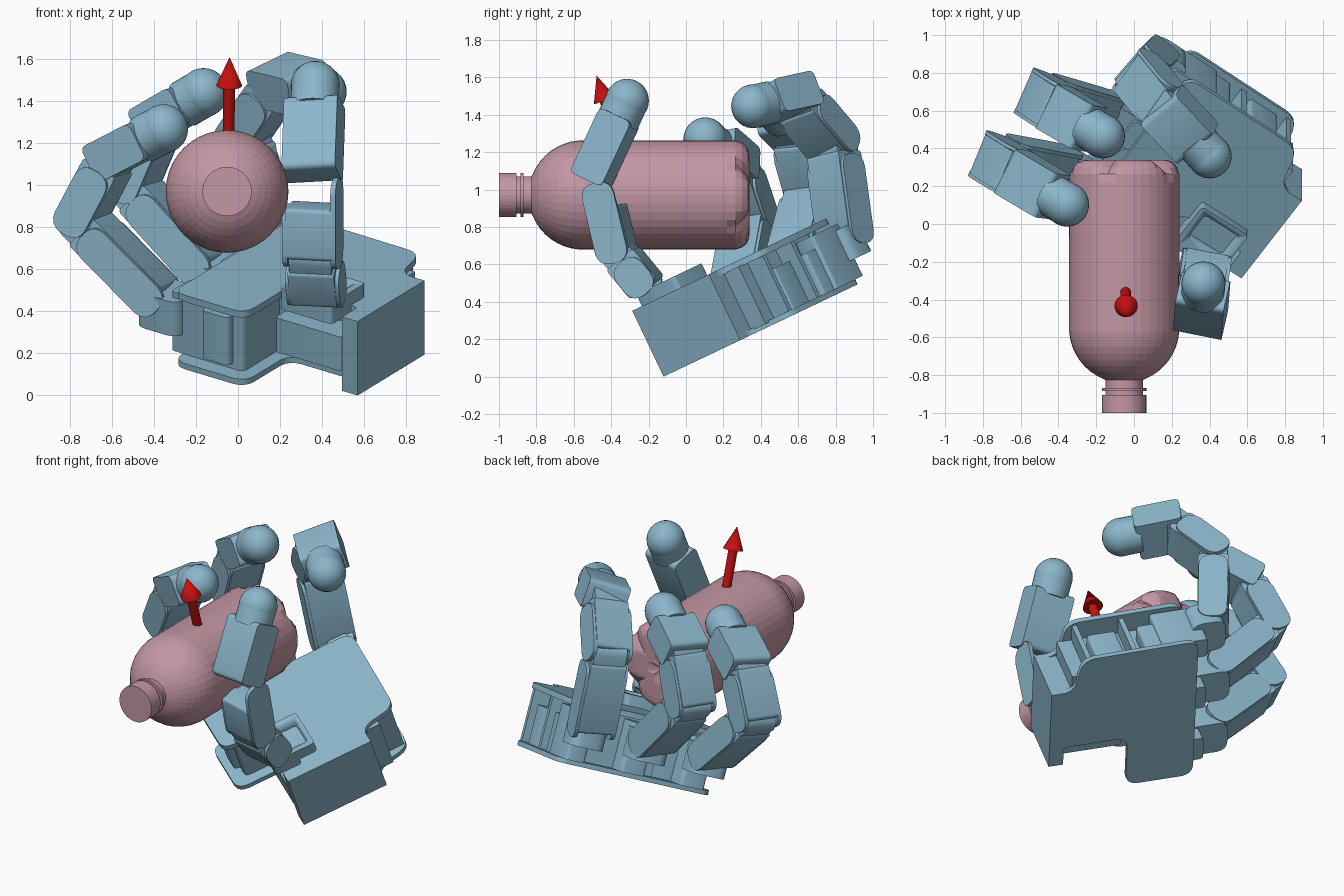
import bpy, bmesh, math
from mathutils import Vector, Matrix

if "Cube" in bpy.data.objects:
    bpy.data.objects.remove(bpy.data.objects["Cube"])

def material(name, rgb):
    m = bpy.data.materials.new(name)
    m.diffuse_color = (*rgb, 1)
    m.use_nodes = True
    m.node_tree.nodes["Principled BSDF"].inputs["Base Color"].default_value = m.diffuse_color
    return m

BLUE = material("blue_plastic", (0.26, 0.47, 0.60))
PINK = material("pink_plastic", (0.55, 0.31, 0.37))
RED = material("red", (0.55, 0.005, 0.005))

# Palm frame: a = across the fingers, b = towards the fingers, c = out of the palm
E, F, N = Vector((.575, .739, .351)), Vector((-.818, .519, .247)), Vector((0, -.43, .903))
A = Vector((.569, -.12, 0))

def frame(x, y, z, o):
    return Matrix.Translation(o) @ Matrix((x, y, z)).transposed().to_4x4()

PALM = frame(E, F, N, A)

def finish(name, bm, mat, matrix=None, smooth=True):
    if matrix is not None:
        bm.transform(matrix)
    bmesh.ops.recalc_face_normals(bm, faces=bm.faces)
    me = bpy.data.meshes.new(name)
    bm.to_mesh(me)
    bm.free()
    ob = bpy.data.objects.new(name, me)
    bpy.context.collection.objects.link(ob)
    me.materials.append(mat)
    if smooth:
        bpy.context.view_layer.objects.active = ob
        bpy.ops.object.select_all(action='DESELECT')
        ob.select_set(True)
        bpy.ops.object.shade_smooth_by_angle(angle=math.radians(30))
    return ob

def rounded(pts, r, n=4):
    # Round every corner of a closed outline
    out = []
    for i, p in enumerate(pts):
        p, q, s = Vector(p), Vector(pts[i - 1]), Vector(pts[(i + 1) % len(pts)])
        k = min(r, (q - p).length * .49, (s - p).length * .49)
        u, v = p + (q - p).normalized() * k, p + (s - p).normalized() * k
        for j in range(n + 1):
            t = j / n
            ctrl = u.lerp(v, .5).lerp(p, .85)
            out.append(u * (1 - t) ** 2 + ctrl * 2 * t * (1 - t) + v * t * t)
    return out

def prism(name, outline, z0, z1, matrix, mat=BLUE):
    bm = bmesh.new()
    f = bm.faces.new([bm.verts.new((p[0], p[1], z0)) for p in outline])
    ext = bmesh.ops.extrude_face_region(bm, geom=[f])
    vs = [v for v in ext['geom'] if isinstance(v, bmesh.types.BMVert)]
    bmesh.ops.translate(bm, verts=vs, vec=(0, 0, z1 - z0))
    return finish(name, bm, mat, matrix)

def rect(x0, x1, y0, y1, r=0.0):
    pts = [(x0, y0), (x1, y0), (x1, y1), (x0, y1)]
    return rounded(pts, r) if r else pts

def rod(name, p, q, r1, r2, mat, seg=24):
    bm = bmesh.new()
    bmesh.ops.create_cone(bm, cap_ends=True, segments=seg, radius1=r1, radius2=r2, depth=(q - p).length)
    rot = (q - p).to_track_quat('Z', 'Y').to_matrix().to_4x4()
    return finish(name, bm, mat, Matrix.Translation((p + q) / 2) @ rot)

def P(a, b, c):
    return PALM @ Vector((a, b, c))

# Palm plates: a thumb side, and a rounded tongue for the first finger
plate = [(.05, .02), (.55, .02), (.56, .14), (.79, .19), (.80, .91), (-.235, .91),
         (-.235, .49), (.13, .49), (.13, .08), (.05, .08)]
plate = rounded(plate, .07)
prism("palm_bottom_plate", plate, 0, .03, PALM)
prism("palm_top_plate", plate, .355, .39, PALM)
prism("palm_thumb_wall", rect(0, .555, 0, .09), 0, .39, PALM)
prism("palm_core", rect(.15, .66, .13, .84), .02, .36, PALM)
prism("palm_corner_wall", rect(.13, .555, .05, .15), 0, .39, PALM)
for b0, b1 in ((.22, .25), (.51, .54)):
    prism("palm_rib", rect(.6, .77, b0, b1), .02, .37, PALM)
prism("palm_side_motor", rect(.6, .76, .60, .82, .02), .02, .27, PALM)
prism("palm_side_motor", rect(.6, .75, .29, .47, .02), .02, .27, PALM)
prism("tongue_motor", rect(-.15, .2, .56, .82, .03), .02, .36, PALM)
prism("tongue_motor_cap", rect(-.19, -.1, .62, .78, .03), .06, .31, PALM)

# Thumb motor in the notch and raised frame on top
prism("thumb_motor", rect(.0, .2, .09, .48, .02), .10, .28, PALM)
frame_box = prism("thumb_frame", rect(-.03, .25, .13, .43, .02), .35, .46, PALM)
pocket = prism("thumb_frame_cutter", rect(.06, .22, .17, .39, .02), .40, .6, PALM)
pocket.hide_render = True
pocket.hide_viewport = True
cut = frame_box.modifiers.new("pocket", 'BOOLEAN')
cut.object = pocket
cut.solver = 'EXACT'

def basis(p, q, w):
    d = (q - p).normalized()
    w = (w - w.dot(d) * d).normalized()
    return frame(d, w.cross(d), w, p), (q - p).length

def link(name, p, q, w, th=.185, back=.07, front=.06, gap=False):
    # Motor body between two side plates, with a hinge barrel at the far end
    m, L = basis(p, q, w)
    h = th / 2
    body_end = .23 if gap else L - .06
    prism(name + "_body", rect(-.02, body_end, -h, h, .02), -.112, .112, m)
    for s in (-1, 1):
        z = sorted((s * .105, s * .13))
        end = body_end if gap and s < 0 else L - .08
        prism(name + "_side_plate", rect(-back, end, -h * .95, h * .95, .07), z[0], z[1], m)
    if not gap:
        prism(name + "_hinge", rect(L - .16, L + front, -h * .9, h * .9, .06), -.102, .102, m)

def tip(name, p, q, w):
    # Box at the hinge, then a round rubber tip
    m, L = basis(p, q, w)
    mid = max(L - .09, .1)
    prism(name + "_end_link", rect(-.08, mid, -.095, .095, .03), -.13, .13, m)
    d = (q - p).normalized()
    rod(name + "_tip_sleeve", p + d * (mid - .03), q, .115, .115, BLUE)
    bm = bmesh.new()
    bmesh.ops.create_uvsphere(bm, u_segments=24, v_segments=14, radius=.117)
    finish(name + "_tip_ball", bm, BLUE, Matrix.Translation(q))

# Three fingers, joints given in the palm frame
fingers = {
    "first_finger": [(-.09, 1.11, .26), (-.12, 1.53, .56), (.005, 1.42, .88), (.08, 1.185, 1.05)],
    "middle_finger": [(.31, 1.11, .26), (.32, 1.54, .56), (.445, 1.46, .89), (.517, 1.26, 1.05)],
    "last_finger": [(.71, 1.08, .27), (.795, 1.22, .74), (.825, 1.035, 1.05), (.765, .744, 1.10)],
}
for name, pts in fingers.items():
    a = pts[0][0]
    j = [P(*p) for p in pts]
    d = j[3] - j[1]
    w = E - E.dot(d) / d.length_squared * d
    prism(name + "_base_motor", rect(a - .06, min(a + .10, .78), .70, .98, .02), .03, .34, PALM)
    reach = 1.12 if name == "last_finger" else 1.16
    prism(name + "_knuckle", rect(a - .11, a + .11, .91, reach, .06), .13, .31, PALM)
    link(name + "_lower", j[0], j[1], w)
    link(name + "_upper", j[1], j[2], w)
    tip(name, j[2], j[3], w)

# Thumb, joints in world space; its lower link is open on the inner side
t = [Vector(v) for v in ((.375, -.22, .49), (.355, -.375, .68), (.355, -.48, 1.12), (.368, -.315, 1.475))]
wt = Vector((.97, -.22, 0))
link("thumb_base", t[0], t[1], wt, back=.05, front=.05)
link("thumb_lower", t[1], t[2], wt, gap=True)
tip("thumb", t[2], t[3], wt)

# Bottle: turned profile (position along y, radius) with a five-lobed foot
R, SEG = .292, 40
prof = [(-1, 0), (-1, .117), (-.905, .117), (-.905, .1), (-.885, .1), (-.885, .117),
        (-.868, .117), (-.868, .1), (-.825, .1)]
prof += [(-.55 - R * math.cos(math.radians(k)), R * math.sin(math.radians(k))) for k in range(22, 91, 8)]
prof += [(.22, R), (.265, R), (.30, .28), (.325, .26), (.337, .235), (.34, .2), (.34, .1), (.32, 0)]
bm = bmesh.new()
rings = []
for y, r in prof:
    ring = []
    for i in range(SEG):
        th = 2 * math.pi * i / SEG
        gap = abs(math.degrees(th) % 72 - 36)
        # V-shaped notches that widen towards the foot
        s = max(0, min(1, (y - .22) / .12))
        rr = r * (1 - s * max(0, s - gap / 20) * .4)
        ring.append(bm.verts.new((-.052 + rr * math.cos(th), y, .971 + rr * math.sin(th))))
    rings.append(ring)
for r0, r1 in zip(rings, rings[1:]):
    for i in range(SEG):
        bm.faces.new((r0[i - 1], r0[i], r1[i], r1[i - 1]))
bmesh.ops.remove_doubles(bm, verts=bm.verts, dist=1e-5)
finish("bottle", bm, PINK, smooth=False)

# Direction arrow on the bottle
s, b, e = Vector((-.045, -.35, 1.22)), Vector((-.042, -.434, 1.475)), Vector((-.04, -.478, 1.61))
rod("arrow_shaft", s, b, .028, .028, RED)
rod("arrow_head", b, e, .062, 0, RED)
